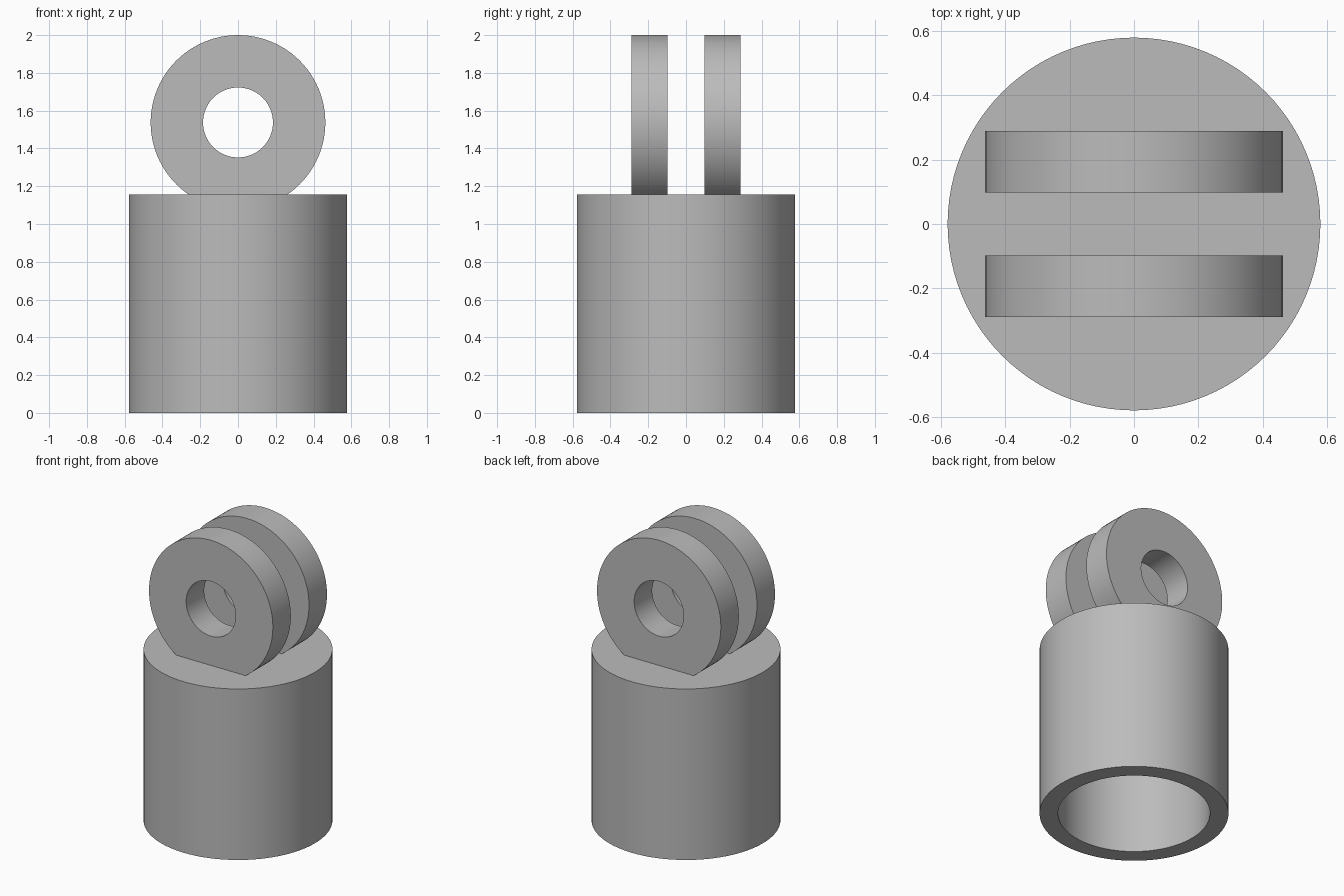
import bpy, bmesh, math
from mathutils import Vector, Matrix

cube = bpy.data.objects.get("Cube")
if cube:
    bpy.data.objects.remove(cube, do_unlink=True)

SEGMENTS = 96
BODY_R, BODY_H = 0.578, 1.155
BORE_R, BORE_DEPTH = 0.465, 0.96
LUG_R, LUG_HOLE_R, LUG_Z = 0.4625, 0.185, 1.5375
LUG_INNER_Y, LUG_OUTER_Y = 0.097, 0.289

grey = bpy.data.materials.new("plain grey")
grey.use_nodes = True
colour = (0.5, 0.5, 0.5, 1)
grey.diffuse_color = colour
grey.node_tree.nodes["Principled BSDF"].inputs["Base Color"].default_value = colour


def lathe(profile, closed):
    """Revolve (radius, height) points around the z axis."""
    bm = bmesh.new()
    verts = [bm.verts.new((r, 0, h)) for r, h in profile]
    edges = [bm.edges.new(pair) for pair in zip(verts, verts[1:])]
    if closed:
        edges.append(bm.edges.new((verts[-1], verts[0])))
    bmesh.ops.spin(bm, geom=verts + edges, axis=(0, 0, 1), cent=(0, 0, 0),
                   angle=math.tau, steps=SEGMENTS, use_merge=True)
    bmesh.ops.remove_doubles(bm, verts=bm.verts, dist=1e-5)
    return bm


def finish(bm, name):
    bmesh.ops.recalc_face_normals(bm, faces=bm.faces)
    mesh = bpy.data.meshes.new(name)
    bm.to_mesh(mesh)
    bm.free()
    mesh.materials.append(grey)
    obj = bpy.data.objects.new(name, mesh)
    bpy.context.collection.objects.link(obj)
    bpy.ops.object.select_all(action="DESELECT")
    obj.select_set(True)
    bpy.context.view_layer.objects.active = obj
    bpy.ops.object.shade_smooth_by_angle(angle=math.radians(30))


# Hollow cylindrical body, open at the bottom
finish(lathe([(0, BODY_H), (BODY_R, BODY_H), (BODY_R, 0), (BORE_R, 0),
              (BORE_R, BORE_DEPTH), (0, BORE_DEPTH)], False), "socket_body")

# Two pierced lugs, trimmed flat where they stand on the body
half = (LUG_OUTER_Y - LUG_INNER_Y) / 2
middle = (LUG_OUTER_Y + LUG_INNER_Y) / 2
for name, side in (("front_lug", -1), ("back_lug", 1)):
    bm = lathe([(LUG_HOLE_R, -half), (LUG_R, -half),
                (LUG_R, half), (LUG_HOLE_R, half)], True)
    place = Matrix.Translation((0, side * middle, LUG_Z)) @ Matrix.Rotation(math.pi / 2, 4, "X")
    bmesh.ops.transform(bm, matrix=place, verts=bm.verts)
    cut = bmesh.ops.bisect_plane(
        bm, geom=bm.verts[:] + bm.edges[:] + bm.faces[:],
        plane_co=Vector((0, 0, BODY_H)), plane_no=Vector((0, 0, 1)), clear_inner=True)
    rim = [e for e in cut["geom_cut"] if isinstance(e, bmesh.types.BMEdge)]
    bmesh.ops.holes_fill(bm, edges=rim)
    finish(bm, name)
